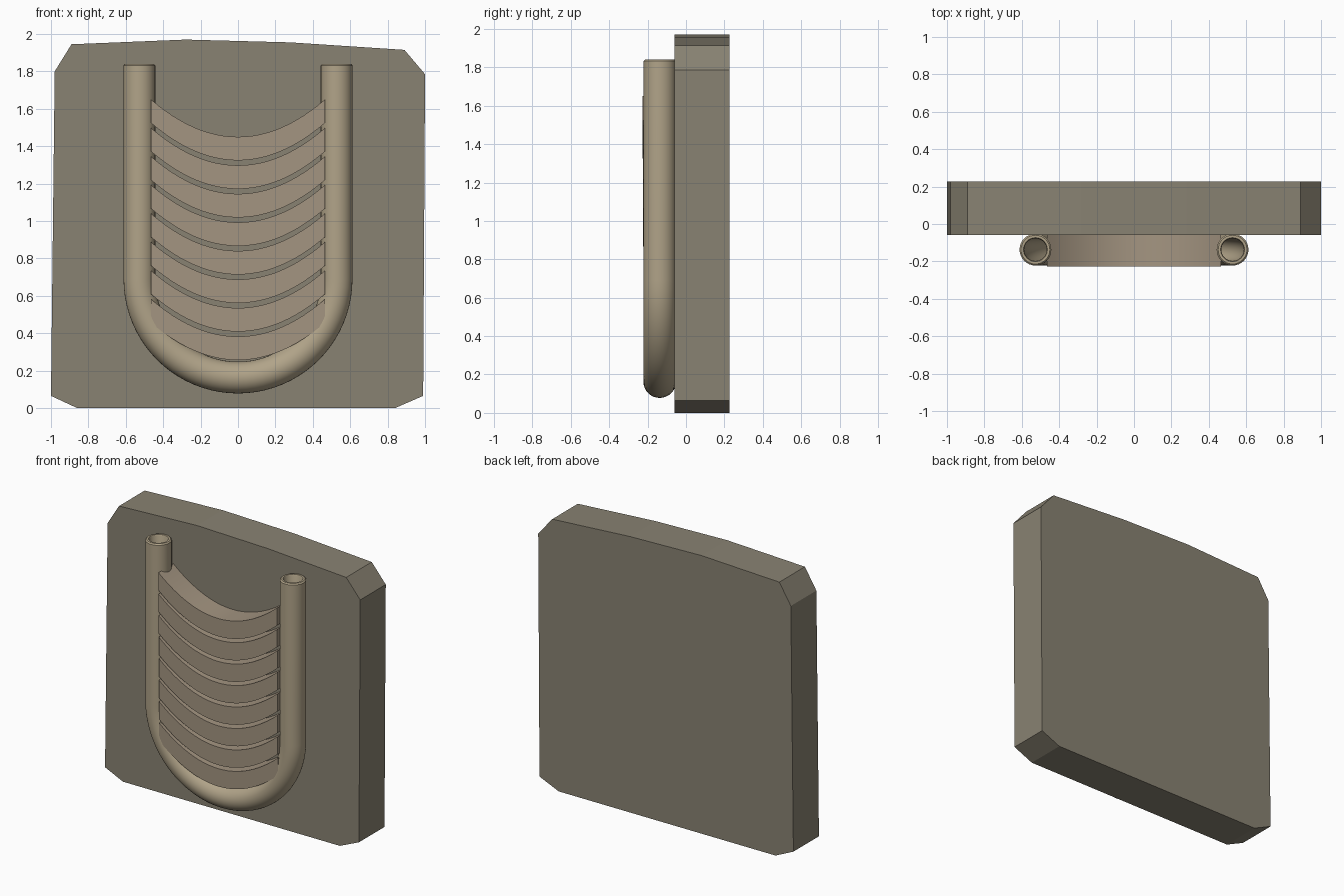
import bpy, bmesh, math

if "Cube" in bpy.data.objects:
    bpy.data.objects.remove(bpy.data.objects["Cube"])


def material(name, rgb):
    m = bpy.data.materials.new(name)
    m.diffuse_color = (*rgb, 1)
    m.use_nodes = True
    m.node_tree.nodes["Principled BSDF"].inputs["Base Color"].default_value = m.diffuse_color
    return m


def finish(bm, name, mat, smooth=False):
    bmesh.ops.recalc_face_normals(bm, faces=bm.faces)
    me = bpy.data.meshes.new(name)
    bm.to_mesh(me)
    bm.free()
    ob = bpy.data.objects.new(name, me)
    bpy.context.collection.objects.link(ob)
    me.materials.append(mat)
    if smooth:
        bpy.ops.object.select_all(action='DESELECT')
        ob.select_set(True)
        bpy.context.view_layer.objects.active = ob
        bpy.ops.object.shade_smooth_by_angle(angle=math.radians(35))
    return ob


def prism(outline, y0, y1):
    """Extrude an XZ outline between two depths."""
    bm = bmesh.new()
    front = [bm.verts.new((x, y0, z)) for x, z in outline]
    back = [bm.verts.new((x, y1, z)) for x, z in outline]
    n = len(outline)
    bm.faces.new(front)
    bm.faces.new(back[::-1])
    for i in range(n):
        j = (i + 1) % n
        bm.faces.new((front[i], back[i], back[j], front[j]))
    return bm


stone = material("stone", (0.25, 0.225, 0.17))
pipe_tan = material("pipe_tan", (0.44, 0.37, 0.25))
slat_tan = material("slat_tan", (0.37, 0.30, 0.22))

# Backing slab with clipped corners and a slightly crowned top
slab = [(-0.86, 0), (0.84, 0), (0.99, 0.065), (1.0, 1.785), (0.89, 1.915),
        (0.28, 1.955), (-0.28, 1.97), (-0.89, 1.945), (-0.98, 1.80), (-1.0, 0.065)]
finish(prism(slab, -0.06, 0.226), "backing_slab", stone)

# Hollow U-shaped pipe: outer wall, rounded rim, inner wall back again
BEND, TOP, MID, PIPE_Y = 0.527, 1.84, 0.69, -0.137
R_OUT, R_IN, LIP, SIDES = 0.085, 0.06, 0.008, 32


def u_path(end):
    """Points and outward directions along the U, arms ending at z = end."""
    pts = [(-BEND, end, -1, 0)]
    for i in range(41):
        a = math.pi + math.pi * i / 40
        c, s = math.cos(a), math.sin(a)
        pts.append((BEND * c, MID + BEND * s, c, s))
    pts.append((BEND, end, 1, 0))
    return pts


outer, inner = u_path(TOP - LIP), u_path(TOP - LIP)[::-1]
rings = [(p, R_OUT) for p in outer]
rings += [((BEND, TOP, 1, 0), R_OUT - LIP), ((BEND, TOP, 1, 0), R_IN + LIP / 2)]
rings += [(p, R_IN) for p in inner]
rings += [((-BEND, TOP, -1, 0), R_IN + LIP / 2), ((-BEND, TOP, -1, 0), R_OUT - LIP)]

bm = bmesh.new()
loops = []
for (x, z, nx, nz), r in rings:
    loops.append([])
    for k in range(SIDES):
        t = 2 * math.pi * k / SIDES
        d = r * math.cos(t)
        loops[-1].append(bm.verts.new((x + nx * d, PIPE_Y + r * math.sin(t), z + nz * d)))
for i, a in enumerate(loops):
    b = loops[(i + 1) % len(loops)]
    for k in range(SIDES):
        m = (k + 1) % SIDES
        bm.faces.new((a[k], a[m], b[m], b[k]))
finish(bm, "u_pipe", pipe_tan, smooth=True)

# Eight sagging slats between the pipe arms
HALF, SAG, HEIGHT, STEP, COUNT, SEG = 0.465, 0.2, 0.126, 0.1525, 8, 24
for s in range(COUNT):
    top = 1.45 - s * STEP
    xs = [HALF * (2 * i / SEG - 1) for i in range(SEG + 1)]
    curve = [(x, top + SAG * (x / HALF) ** 2) for x in xs]
    outline = curve + [(x, z - HEIGHT) for x, z in reversed(curve)]
    finish(prism(outline, -0.226 + 0.001 * s, -0.05), f"slat_{s + 1}", slat_tan, smooth=True)
